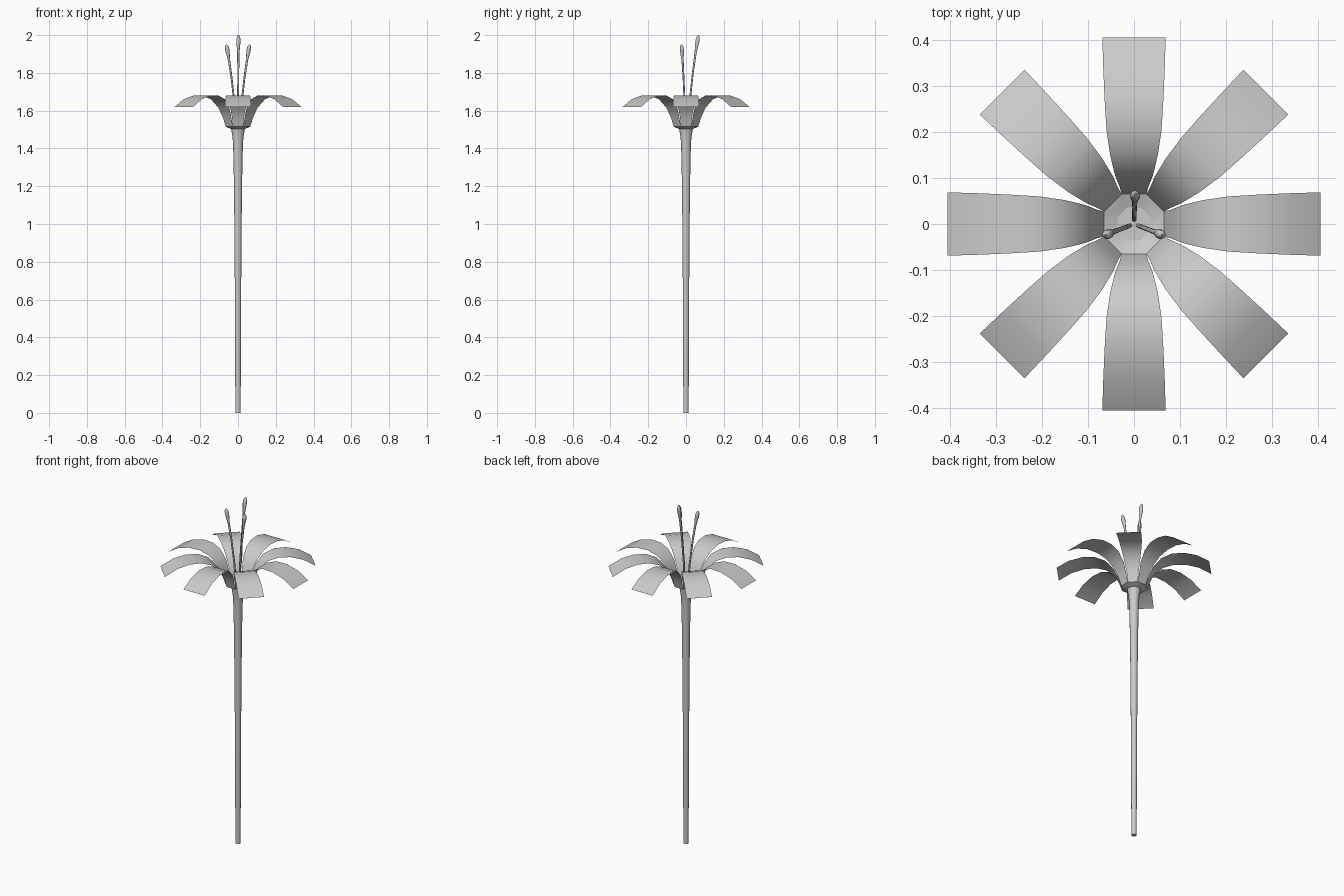
import bpy, bmesh
from math import sin, cos, pi, radians, tan
from mathutils import Vector, Matrix

cube = bpy.data.objects.get("Cube")
if cube:
    bpy.data.objects.remove(cube)

# one plain grey for everything
grey = bpy.data.materials.new("plain grey")
grey.use_nodes = True
grey.diffuse_color = (0.6, 0.6, 0.6, 1)
bsdf = next(n for n in grey.node_tree.nodes if n.type == 'BSDF_PRINCIPLED')
bsdf.inputs["Base Color"].default_value = (0.6, 0.6, 0.6, 1)


def add_object(name, bm):
    mesh = bpy.data.meshes.new(name)
    bm.to_mesh(mesh)
    bm.free()
    mesh.materials.append(grey)
    obj = bpy.data.objects.new(name, mesh)
    bpy.context.collection.objects.link(obj)
    bpy.ops.object.select_all(action='DESELECT')
    obj.select_set(True)
    bpy.context.view_layer.objects.active = obj
    bpy.ops.object.shade_smooth_by_angle(angle=radians(40))
    return obj


def tube(name, path, sides):
    """Round tube through (centre, radius) stations, capped at both ends."""
    bm = bmesh.new()
    rings = []
    for i, (centre, radius) in enumerate(path):
        before, after = path[max(i - 1, 0)][0], path[min(i + 1, len(path) - 1)][0]
        turn = Vector((0, 0, 1)).rotation_difference(after - before)
        rings.append([bm.verts.new(centre + turn @ Vector(
            (radius * cos(2 * pi * k / sides), radius * sin(2 * pi * k / sides), 0)))
            for k in range(sides)])
    for low, high in zip(rings, rings[1:]):
        for k in range(sides):
            n = (k + 1) % sides
            bm.faces.new((low[k], low[n], high[n], high[k]))
    bm.faces.new(rings[0][::-1])
    bm.faces.new(rings[-1])
    return add_object(name, bm)


# stem: slim, flaring into the flower
stem = [(0, .014), (.5, .016), (.95, .0185), (1.3, .023),
        (1.42, .026), (1.46, .029), (1.503, .036)]
tube("stem", [(Vector((0, 0, z)), r) for z, r in stem], 16)

# flower base: shallow eight-sided dish under the petals
bm = bmesh.new()
eighth = pi / 4
rings = []
for apothem, z in ((.036, 1.503), (.065, 1.515)):
    r = apothem / cos(eighth / 2)
    rings.append([bm.verts.new((r * cos((k + .5) * eighth), r * sin((k + .5) * eighth), z))
                  for k in range(8)])
for k in range(8):
    n = (k + 1) % 8
    bm.faces.new((rings[0][k], rings[0][n], rings[1][n], rings[1][k]))
bm.faces.new(rings[0])
add_object("flower_base", bm)

# petals: thin strips arching up and out, (reach, height, half width)
petal = [(.065, 1.515, .065 * tan(eighth / 2)), (.08, 1.56, .031), (.105, 1.615, .041),
         (.15, 1.66, .052), (.205, 1.68, .06), (.27, 1.68, .064),
         (.34, 1.66, .067), (.406, 1.62, .069)]
for i in range(8):
    bm = bmesh.new()
    rows = [[bm.verts.new((r, s * w, z)) for s in (-1, 1)] for r, z, w in petal]
    for a, b in zip(rows, rows[1:]):
        bm.faces.new((a[0], b[0], b[1], a[1]))
    bm.transform(Matrix.Rotation(i * eighth, 4, 'Z'))
    add_object(f"petal_{i + 1}", bm)

# stamens: leaning filaments with swollen tips, (share of height, radius)
stations = [(0, .005), (.3, .005), (.6, .005), (.82, .006), (.88, .009),
            (.93, .011), (.97, .010), (.99, .006), (1, .002)]
for i, (angle, top) in enumerate(((88, 2.0), (201, 1.95), (339, 1.95))):
    out = Vector((cos(radians(angle)), sin(radians(angle)), 0))
    path = [(out * (.01 + .025 * t + .031 * t * t) + Vector((0, 0, 1.503 + (top - 1.503) * t)), r)
            for t, r in stations]
    tube(f"stamen_{i + 1}", path, 10)
